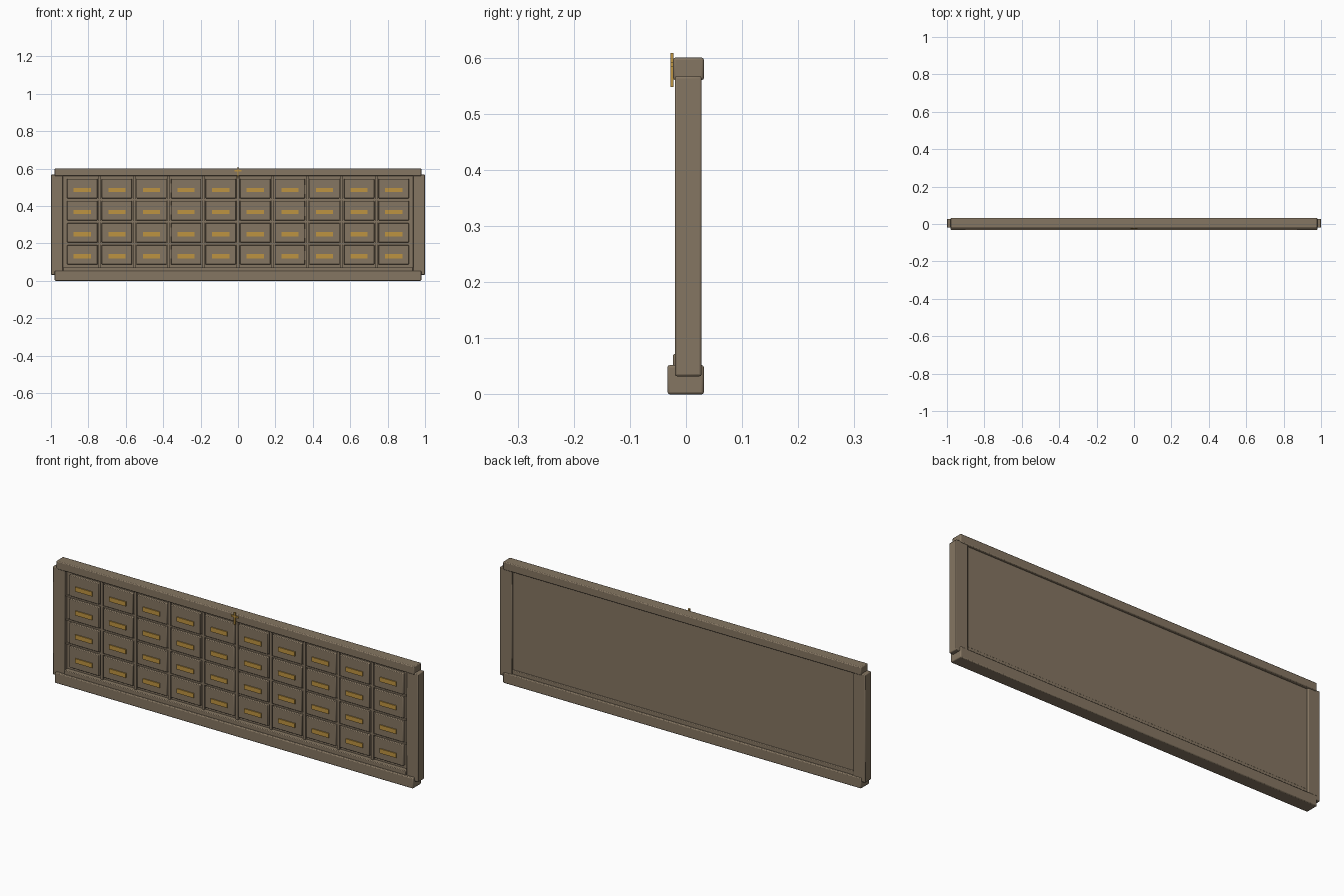
import bpy

cube = bpy.data.objects.get("Cube")
if cube:
    bpy.data.objects.remove(cube, do_unlink=True)


def material(name, color):
    m = bpy.data.materials.new(name)
    m.use_nodes = True
    m.diffuse_color = (*color, 1)
    m.node_tree.nodes["Principled BSDF"].inputs["Base Color"].default_value = (*color, 1)
    return m


WOOD = material("weathered wood", (0.235, 0.181, 0.122))
BRASS = material("brass", (0.515, 0.296, 0.053))


def box(name, x, y, z, mat=WOOD, bevel=0.004):
    """Box from (min, max) ranges, with rounded edges."""
    ranges = (x, y, z)
    bpy.ops.mesh.primitive_cube_add(size=1, location=[(a + b) / 2 for a, b in ranges])
    o = bpy.context.object
    o.name = name
    o.scale = [b - a for a, b in ranges]
    bpy.ops.object.transform_apply(location=False, rotation=False, scale=True)
    o.data.materials.append(mat)
    if bevel:
        mod = o.modifiers.new("rounded edges", "BEVEL")
        mod.width = bevel
        mod.segments = 2
        bpy.ops.object.shade_smooth_by_angle()
    return o


# Outer frame
box("base_rail", (-0.98, 0.98), (-0.033, 0.032), (0, 0.052))
box("top_rail", (-0.98, 0.98), (-0.023, 0.032), (0.56, 0.6))
box("left_post", (0.935, 1), (-0.02, 0.028), (0.032, 0.567))
box("right_post", (-1, -0.935), (-0.02, 0.028), (0.032, 0.567))
box("lower_ledge", (-0.935, 0.935), (-0.023, 0.022), (0.045, 0.072), bevel=0.003)
box("back_panel", (-0.95, 0.95), (0, 0.018), (0.04, 0.58), bevel=0)

# Drawer grid
COLS, ROWS = 10, 4
PITCH_X, PITCH_Z = 0.185, 0.118
X0, Z0 = -0.8325, 0.139

for c in range(COLS - 1):
    x = X0 + (c + 0.5) * PITCH_X
    box("upright_divider", (x - 0.007, x + 0.007), (-0.009, 0.005), (0.07, 0.562), bevel=0)
for r in range(ROWS - 1):
    z = Z0 + (r + 0.5) * PITCH_Z
    box("shelf_divider", (-0.937, 0.937), (-0.008, 0.005), (z - 0.004, z + 0.004), bevel=0)

for r in range(ROWS):
    for c in range(COLS):
        x, z = X0 + c * PITCH_X, Z0 + r * PITCH_Z
        box("drawer_front", (x - 0.081, x + 0.081), (-0.014, 0.005),
            (z - 0.052, z + 0.052), bevel=0.003)
        box("drawer_pull", (x - 0.046, x + 0.046), (-0.019, -0.012),
            (z - 0.019, z + 0.003), BRASS, 0)

# Cross ornament on the top rail
box("cross_upright", (-0.004, 0.004), (-0.028, -0.022), (0.548, 0.608), BRASS, 0)
box("cross_arm", (-0.02, 0.02), (-0.028, -0.022), (0.584, 0.592), BRASS, 0)
